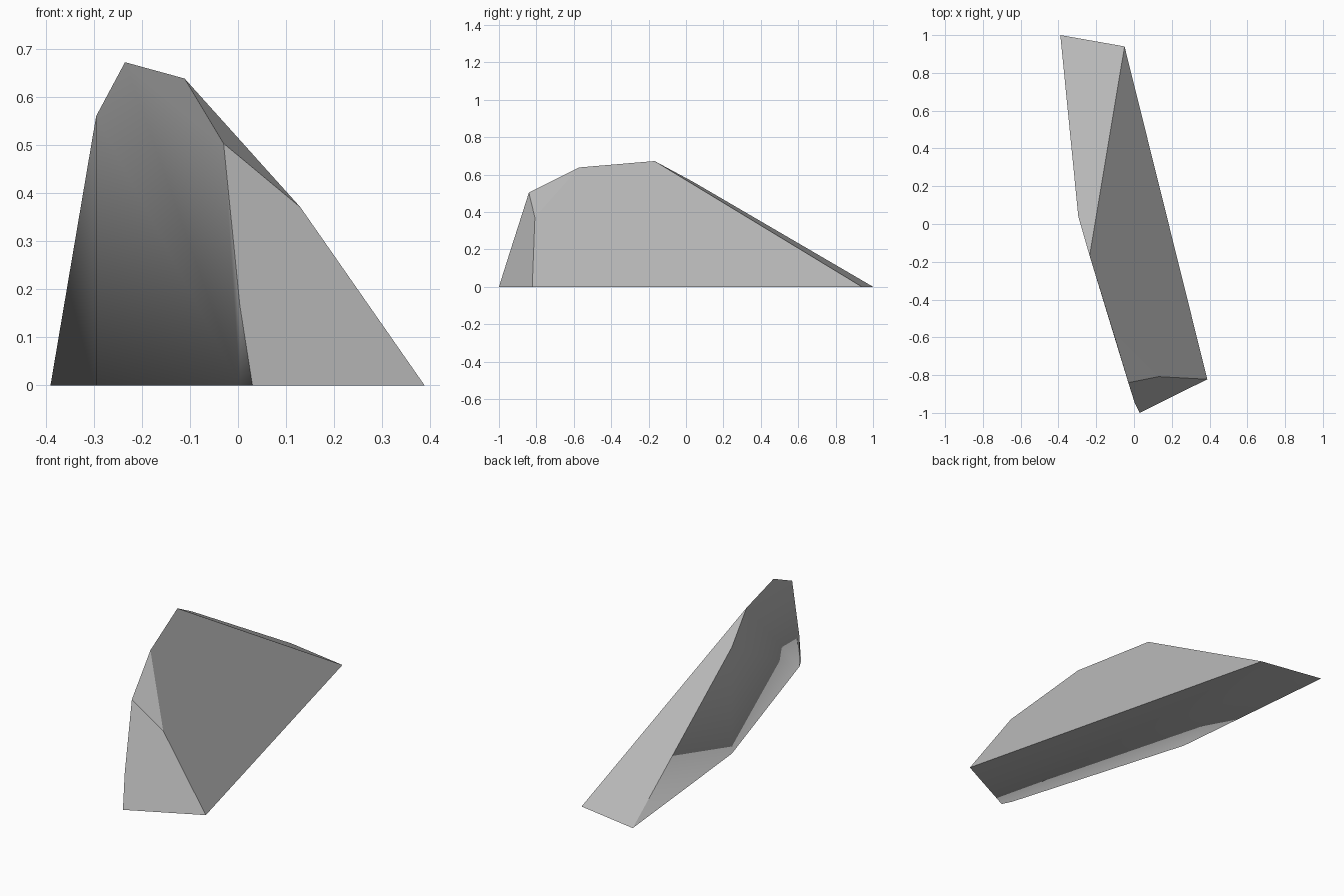
import bpy
import bmesh

cube = bpy.data.objects.get("Cube")
if cube:
    bpy.data.objects.remove(cube, do_unlink=True)

# One stone grey for the whole shard
stone = bpy.data.materials.new("stone_grey")
stone.use_nodes = True
grey = (0.5, 0.5, 0.5, 1.0)
stone.diffuse_color = grey
stone.node_tree.nodes["Principled BSDF"].inputs["Base Color"].default_value = grey

# Named corners: ground outline first, then the ridge
corners = {
    "back_tip": (-0.39, 1.0, 0),
    "back_side": (-0.05, 0.94, 0),
    "front_side": (0.388, -0.822, 0),
    "front_tip": (0.03, -1.0, 0),
    "wall_front": (0.004, -0.948, 0),
    "wall_back": (-0.295, 0.04, 0),
    "wall_back_top": (-0.295, 0.04, 0.56),
    "peak": (-0.235, -0.168, 0.672),
    "shoulder": (-0.111, -0.57, 0.638),
    "brow": (-0.03, -0.84, 0.503),
    "wall_front_top": (0.004, -0.948, 0.165),
    "bevel": (0.13, -0.808, 0.37),
}

# Broken faces are flat shaded
flat_faces = [
    "back_side peak shoulder bevel front_side",
    "shoulder brow bevel",
    "front_tip front_side bevel brow wall_front_top",
    "back_tip wall_back_top peak back_side",
]

# Upright wall and underside share smooth normals
smooth_faces = [
    "back_tip wall_back wall_back_top",
    "wall_back wall_front wall_front_top brow shoulder peak wall_back_top",
    "wall_front front_tip wall_front_top",
    "back_tip back_side front_side front_tip wall_front wall_back",
]

bm = bmesh.new()
verts = {name: bm.verts.new(co) for name, co in corners.items()}
for group, smooth in ((flat_faces, False), (smooth_faces, True)):
    for names in group:
        face = bm.faces.new([verts[n] for n in names.split()])
        face.smooth = smooth
bmesh.ops.recalc_face_normals(bm, faces=bm.faces[:])

mesh = bpy.data.meshes.new("rock_shard")
bm.to_mesh(mesh)
bm.free()
mesh.materials.append(stone)
shard = bpy.data.objects.new("rock_shard", mesh)
bpy.context.collection.objects.link(shard)
